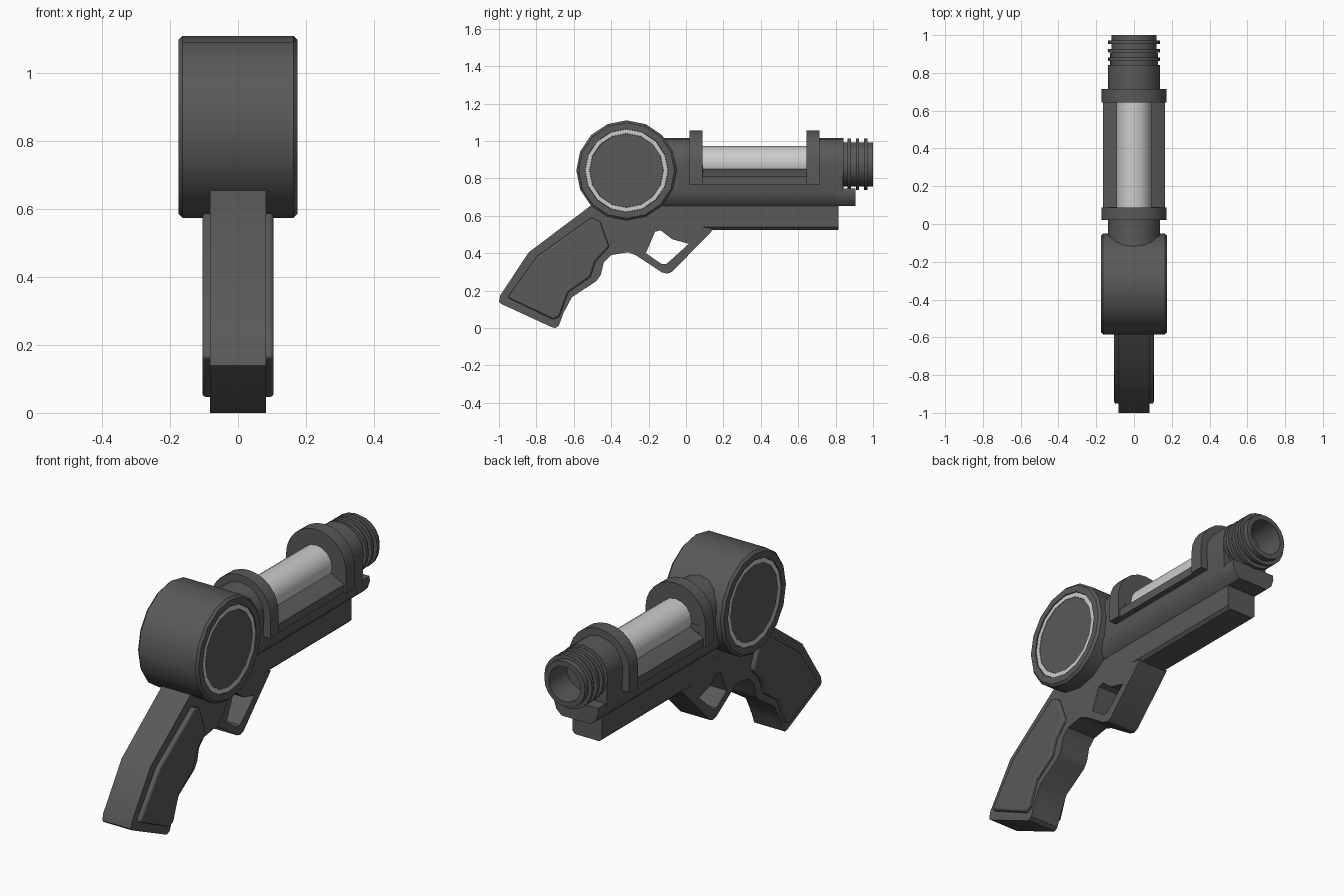
import bpy, bmesh
from math import pi, sin, cos
from mathutils import Vector

if "Cube" in bpy.data.objects:
    bpy.data.objects.remove(bpy.data.objects["Cube"])

def material(name, v):
    m = bpy.data.materials.new(name)
    m.diffuse_color = (v, v, v, 1)
    m.use_nodes = True
    m.node_tree.nodes["Principled BSDF"].inputs["Base Color"].default_value = m.diffuse_color
    return m

DARK, LIGHT = material("dark_grey", 0.1), material("light_grey", 0.6)

def finish(name, bm, mat, bevel=0):
    bmesh.ops.remove_doubles(bm, verts=bm.verts, dist=1e-5)
    bmesh.ops.recalc_face_normals(bm, faces=bm.faces)
    me = bpy.data.meshes.new(name)
    bm.to_mesh(me)
    bm.free()
    ob = bpy.data.objects.new(name, me)
    bpy.context.collection.objects.link(ob)
    me.materials.append(mat)
    if bevel:
        b = ob.modifiers.new("bevel", 'BEVEL')
        b.width, b.segments, b.limit_method = bevel, 2, 'ANGLE'
        b.angle_limit = 0.8
    bpy.ops.object.select_all(action='DESELECT')
    bpy.context.view_layer.objects.active = ob
    ob.select_set(True)
    bpy.ops.object.shade_smooth_by_angle(angle=0.56)
    return ob

def prism(name, pts, lo, hi, axis='x', hole=None, bevel=0, mat=DARK):
    """Extrude an outline along x (points are y,z) or along y (points are x,z)."""
    bm = bmesh.new()
    def put(p):
        return bm.verts.new((lo, p[0], p[1]) if axis == 'x' else (p[0], lo, p[1]))
    outer = [put(p) for p in pts]
    if hole:
        inner = [put(p) for p in hole]
        n = len(outer)
        faces = [bm.faces.new((outer[i], outer[(i + 1) % n], inner[(i + 1) % n], inner[i]))
                 for i in range(n)]
    else:
        faces = [bm.faces.new(outer)]
    new = bmesh.ops.extrude_face_region(bm, geom=faces, use_keep_orig=True)["geom"]
    step = Vector((hi - lo, 0, 0) if axis == 'x' else (0, hi - lo, 0))
    bmesh.ops.translate(bm, vec=step, verts=[g for g in new if isinstance(g, bmesh.types.BMVert)])
    return finish(name, bm, mat, bevel)

def lathe(name, prof, center, axis='y', mat=DARK, sides=16, closed=False):
    """Spin a (radius, distance) profile around an axis through center."""
    bm = bmesh.new()
    c = Vector(center)
    ax = Vector((1, 0, 0) if axis == 'x' else (0, 1, 0))
    vs = [bm.verts.new(c + ax * t + Vector((0, 0, r))) for r, t in prof]
    pairs = list(zip(vs, vs[1:])) + ([(vs[-1], vs[0])] if closed else [])
    edges = [bm.edges.new(p) for p in pairs]
    bmesh.ops.spin(bm, geom=vs + edges, cent=c, axis=ax, angle=2 * pi, steps=sides)
    return finish(name, bm, mat)

# Grip and frame
prism("grip_frame", [(-.40, .72), (-.515, .65), (-.84, .405), (-.993, .175), (-1, .14), (-.99, .13),
                     (-.715, .003), (-.7, 0), (-.68, .012), (-.655, .08), (-.61, .165), (-.48, .25),
                     (-.455, .285), (-.44, .35), (-.40, .39), (-.31, .405), (-.27, .39),
                     (-.125, .60), (0, .60), (0, .72)], -.083, .083)
prism("grip_panels", [(-.505, .59), (-.795, .385), (-.955, .163), (-.71, .045), (-.678, .06), (-.63, .19),
                      (-.51, .275), (-.485, .355), (-.41, .435), (-.46, .57)], -.105, .105, bevel=.01)
prism("trigger_guard",
      [(-.285, .40), (-.13, .298), (-.10, .29), (-.075, .30), (.15, .53), (-.05, .56), (-.09, .61), (-.125, .615)],
      -.085, .085,
      hole=[(-.215, .40), (-.13, .342), (-.105, .343), (-.09, .355), (.015, .45),
            (-.075, .475), (-.135, .522), (-.165, .515)])

# Side drum with inset ring on both faces
half = [(0, .168), (.197, .168), (.197, .158), (.222, .158), (.222, .175), (.256, .175), (.268, .163)]
hub = (0, -.318, .842)
lathe("drum", half + [(r, -t) for r, t in reversed(half)], hub, 'x')
for s, side in ((1, "right"), (-1, "left")):
    lathe("drum_ring_" + side, [(.198, s * .15), (.198, s * .17), (.221, s * .17), (.221, s * .15)],
          hub, 'x', LIGHT, closed=True)

# Lower housing and rail
def sym(pts):
    return pts + [(-x, z) for x, z in reversed(pts)]

prism("housing", sym([(.135, .87), (.13, .73), (.115, .68), (.085, .652)]), -.2, .09, 'y')
prism("housing_middle", sym([(.09, .84), (.135, .80), (.13, .73), (.115, .68), (.085, .652)]), .08, .65, 'y')
prism("housing_front", sym([(.135, .87), (.13, .73), (.115, .68), (.085, .652)]), .65, .84, 'y')
prism("housing_nose", sym([(.125, .745), (.128, .72), (.115, .68), (.085, .652)]), .8, .905, 'y')
prism("under_rail", sym([(.085, .67), (.085, .54), (.07, .525)]), -.1, .815, 'y')

# Cradle and the two arched collars holding the tube
prism("cradle", sym([(.085, .85), (.163, .81), (.163, .767)]), .05, .68, 'y')
arch = [(.173 * cos(pi * i / 12), .882 + .173 * sin(pi * i / 12)) for i in range(13)]
for name, a, b in (("rear_collar", .02, .088), ("front_collar", .643, .715)):
    prism(name, [(.173, .767)] + arch + [(-.173, .767)], a, b, 'y')

# Barrel sections and glowing tube
axis = (0, 0, .88)
lathe("rear_barrel", [(0, -.2), (.137, -.2), (.137, .05), (0, .05)], axis)
lathe("front_barrel", [(0, .68), (.137, .68), (.137, .842), (0, .842)], axis)
lathe("tube", [(0, .06), (.093, .06), (.093, .67), (0, .67)], axis, mat=LIGHT)

# Ribbed hollow muzzle
prof = [(0, .82), (.118, .82)]
for y in (.872, .917, .962):
    prof += [(.118, y - .009), (.138, y - .009), (.138, y + .009), (.118, y + .009)]
prof += [(.118, 1), (.092, 1), (.092, .85), (0, .85)]
lathe("muzzle", prof, (0, 0, .875), sides=20)
